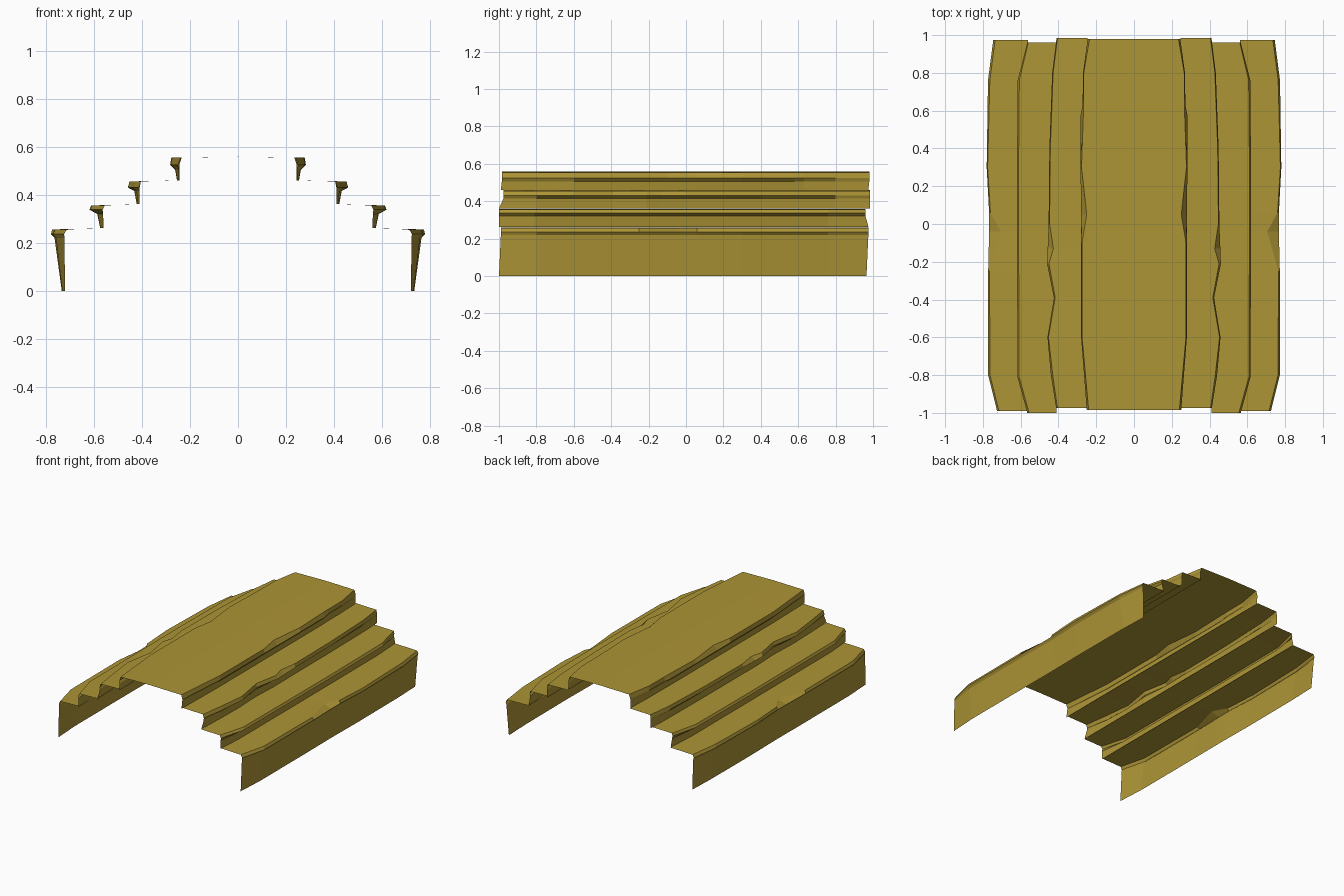
import bpy
import bmesh

cube = bpy.data.objects.get("Cube")
if cube:
    bpy.data.objects.remove(cube, do_unlink=True)

ochre = bpy.data.materials.new("ochre_stone")
ochre.use_nodes = True
COLOUR = (0.42, 0.30, 0.037, 1)
ochre.diffuse_color = COLOUR
ochre.node_tree.nodes["Principled BSDF"].inputs["Base Color"].default_value = COLOUR


def make_tier(name, inner, wall, top, foot, lip, ends, stations):
    """One half tread, its worn lip and the wall below it, mirrored across x.
    stations: (y, crest x, lip x); lip: drops to the lip edge and the undercut;
    ends: y of the wall end at the front and back."""
    bm = bmesh.new()
    rows = []
    for i, (y, crest, edge) in enumerate(stations):
        bulge = max(edge - wall, 0)
        follow = 0.75 if foot == 0 else 0.45
        wall_y = ends[0] if i == 0 else ends[1] if i == len(stations) - 1 else y
        points = [
            (inner, y, top + 0.004),
            (crest, y, top),
            (edge, y, top - lip[0]),
            (wall + bulge * follow, y, top - lip[1]),
            (wall + bulge * 0.25, wall_y, foot),
        ]
        rows.append([bm.verts.new(p) for p in points])
    for a, b in zip(rows, rows[1:]):
        for j in range(len(a) - 1):
            bm.faces.new((a[j], a[j + 1], b[j + 1], b[j]))
    bmesh.ops.recalc_face_normals(bm, faces=bm.faces)
    if bm.faces[0].normal.z < 0:
        bmesh.ops.reverse_faces(bm, faces=bm.faces)
    mesh = bpy.data.meshes.new(name)
    bm.to_mesh(mesh)
    bm.free()
    mesh.materials.append(ochre)
    tier = bpy.data.objects.new(name, mesh)
    bpy.context.collection.objects.link(tier)
    mirror = tier.modifiers.new("mirror", "MIRROR")
    mirror.use_clip = True


# Top platform, with a chipped edge behind the middle
make_tier("top_platform", 0, 0.245, 0.555, 0.46, (0.03, 0.05), (-0.99, 0.975), [
    (-0.985, 0.24, 0.25), (-0.6, 0.275, 0.28), (-0.1, 0.275, 0.28),
    (0.05, 0.25, 0.28), (0.3, 0.278, 0.283), (0.58, 0.268, 0.282),
    (0.63, 0.268, 0.272), (0.8, 0.266, 0.27), (0.98, 0.235, 0.245)])

# Upper step, worn back in two places
make_tier("upper_step", 0.245, 0.41, 0.456, 0.362, (0.025, 0.04), (-1, 0.985), [
    (-0.975, 0.405, 0.412), (-0.8, 0.43, 0.44), (-0.6, 0.453, 0.458),
    (-0.39, 0.417, 0.424), (-0.21, 0.45, 0.46), (-0.13, 0.427, 0.457),
    (0, 0.447, 0.452), (0.4, 0.443, 0.448), (0.8, 0.428, 0.433),
    (0.985, 0.405, 0.41)])

# Middle step
make_tier("middle_step", 0.41, 0.56, 0.356, 0.262, (0.018, 0.035), (-1, 0.975), [
    (-1, 0.555, 0.565), (-0.81, 0.608, 0.617), (0.2, 0.612, 0.62),
    (0.76, 0.607, 0.616), (0.96, 0.56, 0.565)])

# Lowest step and the outer side wall, with a notch in the middle of the edge
make_tier("lower_step", 0.56, 0.72, 0.256, 0, (0.02, 0.036), (-1, 0.965), [
    (-0.99, 0.715, 0.725), (-0.8, 0.762, 0.772), (-0.25, 0.765, 0.772),
    (-0.04, 0.705, 0.767), (0.06, 0.76, 0.767), (0.3, 0.775, 0.78),
    (0.76, 0.763, 0.773), (0.975, 0.735, 0.745)])
